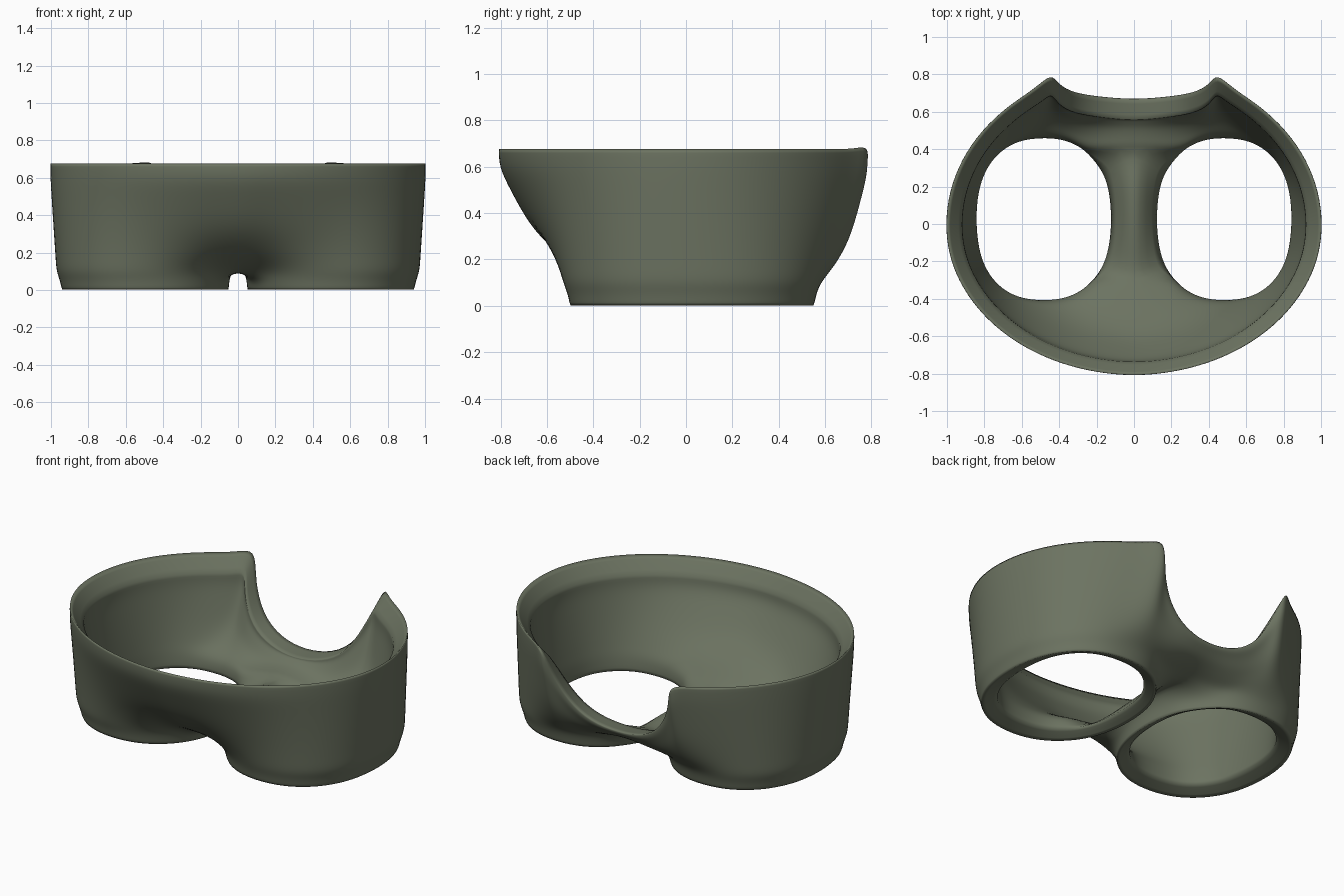
import bpy, bmesh
from math import sin, cos, radians, copysign

cube = bpy.data.objects.get("Cube")
if cube:
    bpy.data.objects.remove(cube, do_unlink=True)

RIM_Z = 0.68

# Colour
olive = bpy.data.materials.new("olive_foam")
olive.use_nodes = True
colour = (0.15, 0.172, 0.12, 1)
olive.diffuse_color = colour
bsdf = olive.node_tree.nodes["Principled BSDF"]
bsdf.inputs["Base Color"].default_value = colour
bsdf.inputs["Roughness"].default_value = 0.8


def oval(angle, rx, ry, z, power=0.92, cx=0.497):
    """Point on a rounded oval around one eye; a lower power is squarer."""
    c, s = cos(radians(angle)), sin(radians(angle))
    return (cx + rx * copysign(abs(c) ** power, c),
            0.025 + ry * copysign(abs(s) ** power, s), z)


def rim(t):
    """Point on the face rim."""
    depth = 0.81 if t < 0 else 0.85
    return (1.01 * cos(radians(t)), depth * sin(radians(t)), RIM_Z)


def mix(a, b, h, v):
    """Blend two points, with separate plan and height factors."""
    return (a[0] + (b[0] - a[0]) * h, a[1] + (b[1] - a[1]) * h,
            a[2] + (b[2] - a[2]) * v)


# Columns around one eyecup: angle, outer waist, inner waist, top edge, inner top edge
columns = []


def eye_column(angle, top, inner_top):
    columns.append((angle, oval(angle, .48, .56, .1),
                    oval(angle, .365, .44, .12, .85, .485), top, inner_top))


def rim_column(angle, t):
    x, y, z = rim(t)
    eye_column(angle, (x, y, z), (x * 0.915, y * 0.91, z - 0.1))


def centre_column(angle, y, z, thickness, top=None, inner_top=None):
    columns.append((angle, (0, y, z), (0, y, z + thickness), top, inner_top))


for a in range(222, 350, 15):
    rim_column(a, (a - 210) * 0.6 - 90)
for a in (0, 16, 32, 48, 64, 78):
    rim_column(a, a * 0.75)

# Nose notch edge
for a, x, y, z, drop in [(91, .44, .81, .7, .1), (102, .405, .745, .54, .06),
                         (114, .32, .7, .36, .03), (128, .18, .68, .26, .01)]:
    eye_column(a, (x, y, z), (x, y - .11, z - drop))

# Centre line: notch bottom, bridge, and the middle of the front wall
centre_column(148, .42, .14, .05, (0, .665, .235), (0, .55, .225))
for a, y, z in [(160, .28, .16), (172, .13, .16), (184, -.02, .14), (197, -.17, .11)]:
    centre_column(a, y, z, .07)
centre_column(210, -.31, .095, .06, (0, -.81, RIM_Z), (0, -.737, RIM_Z - .1))

# Wall profile: height, then outward reach over an eye and at the middle
PROFILE = [(.12, .14, .3), (.26, .3, .54), (.43, .5, .74),
           (.69, .8, .9), (.86, .98, 1), (1, 1, 1)]


def wall(base, top):
    """Points rising from a waist point to the edge above it."""
    middle = max(0, 1 - top[0] / 0.6)
    if top[1] > 0:
        middle = min(1, middle * 3)
    return [mix(base, top, over_eye + (at_middle - over_eye) * middle, v)
            for v, over_eye, at_middle in PROFILE]


# One half of the thick shell; both skins share the eye hole and the top edge
bm = bmesh.new()
crease = bm.edges.layers.float.new("crease_edge")
outer, inner = [], []
for angle, waist, inner_waist, top, inner_top in columns:
    foot = oval(angle, .45, .53, 0)
    out_pts = [oval(angle, .36, .435, .04, .85, .485), foot,
               mix(foot, waist, 0.4 if waist[0] else 0.1, 0.55), waist]
    in_pts = [inner_waist]
    if top:
        out_pts += wall(waist, top)
        in_pts += wall(inner_waist, inner_top)
    out_col = [bm.verts.new(p) for p in out_pts]
    in_col = [out_col[0]] + [bm.verts.new(p) for p in in_pts]
    if top:
        in_col.append(out_col[-1])
    outer.append(out_col)
    inner.append(in_col)


def skin(grid, flip, creased_rows):
    for i, col in enumerate(grid):
        nxt = grid[(i + 1) % len(grid)]
        for j in range(min(len(col), len(nxt)) - 1):
            quad = (col[j], nxt[j], nxt[j + 1], col[j + 1])
            bm.faces.new(quad[::-1] if flip else quad).smooth = True
        for j in creased_rows:
            if j < min(len(col), len(nxt)):
                bm.edges.get((col[j], nxt[j]))[crease] = 0.85


# Crisp folds at the hole, the foot and the top edge
skin(outer, False, (0, 1, 9))
skin(inner, True, (7,))

mesh = bpy.data.meshes.new("face_gasket")
bm.to_mesh(mesh)
bm.free()
mesh.materials.append(olive)
gasket = bpy.data.objects.new("face_gasket", mesh)
bpy.context.collection.objects.link(gasket)

# Mirror the second half, then smooth across the join
mirror = gasket.modifiers.new("other_half", "MIRROR")
mirror.use_clip = True
mirror.merge_threshold = 0.002
smooth = gasket.modifiers.new("smooth_surface", "SUBSURF")
smooth.levels = smooth.render_levels = 2
